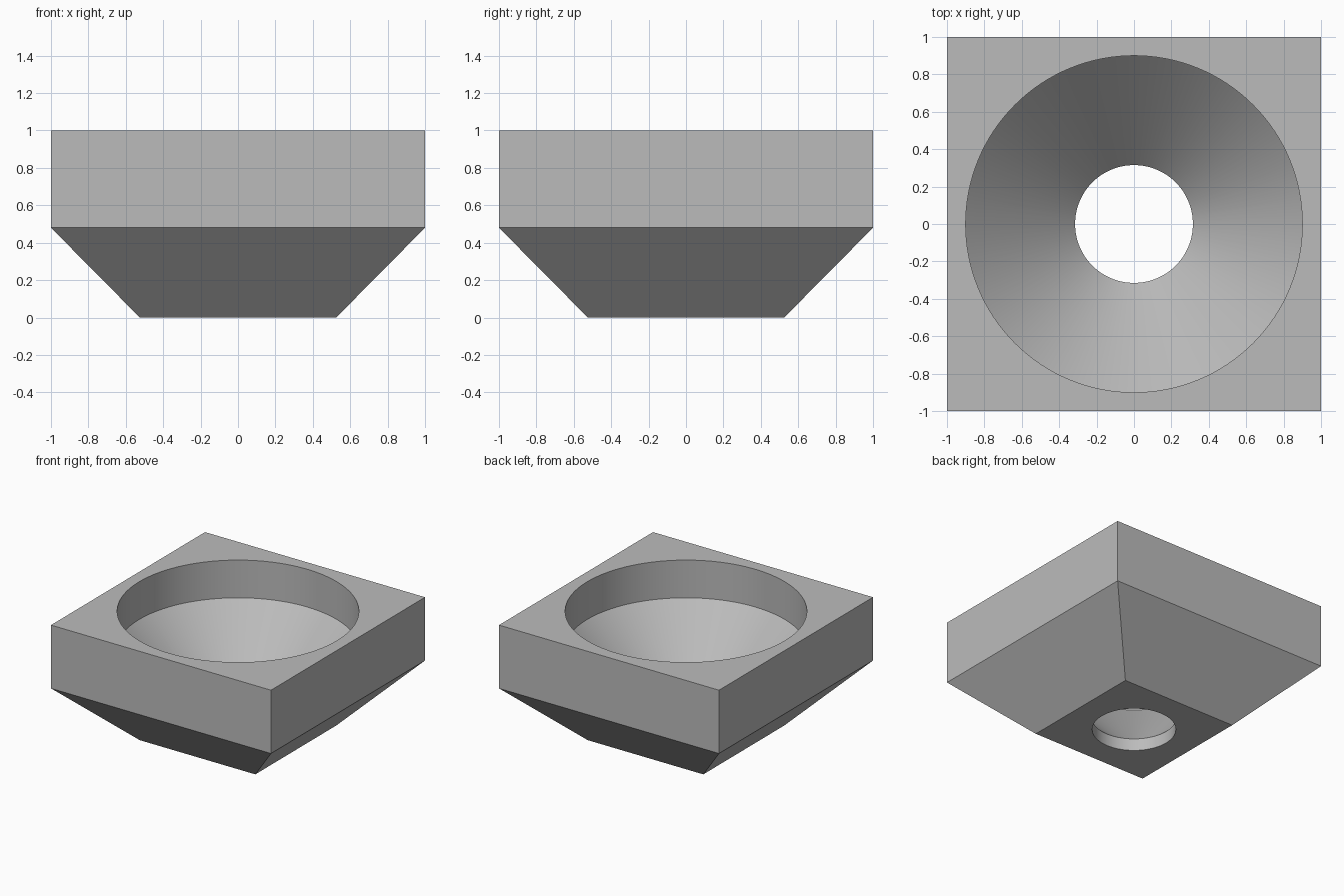
import bpy
import bmesh
import math

cube = bpy.data.objects.get("Cube")
if cube:
    bpy.data.objects.remove(cube)

# Plain grey material
grey = bpy.data.materials.new("plain_grey")
grey.use_nodes = True
color = (0.5, 0.5, 0.5, 1.0)
grey.diffuse_color = color
grey.node_tree.nodes["Principled BSDF"].inputs["Base Color"].default_value = color


def loft(name, profile, sides, turn=0.0):
    """Stack regular polygon rings given as (radius, height) and cap both ends."""
    bm = bmesh.new()
    rings = []
    for radius, z in profile:
        angles = [turn + math.tau * i / sides for i in range(sides)]
        rings.append([bm.verts.new((radius * math.cos(a), radius * math.sin(a), z))
                      for a in angles])
    for low, high in zip(rings, rings[1:]):
        for i in range(sides):
            j = (i + 1) % sides
            bm.faces.new((low[i], low[j], high[j], high[i]))
    bm.faces.new(rings[0][::-1])
    bm.faces.new(rings[-1])
    mesh = bpy.data.meshes.new(name)
    bm.to_mesh(mesh)
    bm.free()
    mesh.materials.append(grey)
    obj = bpy.data.objects.new(name, mesh)
    bpy.context.collection.objects.link(obj)
    return obj


# Square block with a tapered underside
diag = math.sqrt(2)
body = loft("hopper_body", [(0.525 * diag, 0), (diag, 0.48), (diag, 1)], 4, math.pi / 4)

# Funnel bore: narrow outlet, cone, wide mouth
bore = loft("bore_cutter",
            [(0.315, -0.1), (0.315, 0.1), (0.9, 0.69), (0.9, 1.1)], 128)

cut = body.modifiers.new("bore", 'BOOLEAN')
cut.operation = 'DIFFERENCE'
cut.solver = 'EXACT'
cut.object = bore
bpy.ops.object.select_all(action='DESELECT')
bpy.context.view_layer.objects.active = body
body.select_set(True)
bpy.ops.object.modifier_apply(modifier=cut.name)
bpy.data.objects.remove(bore)

# Smooth bore walls, crisp edges elsewhere
bpy.ops.object.shade_smooth_by_angle(angle=math.radians(30))
